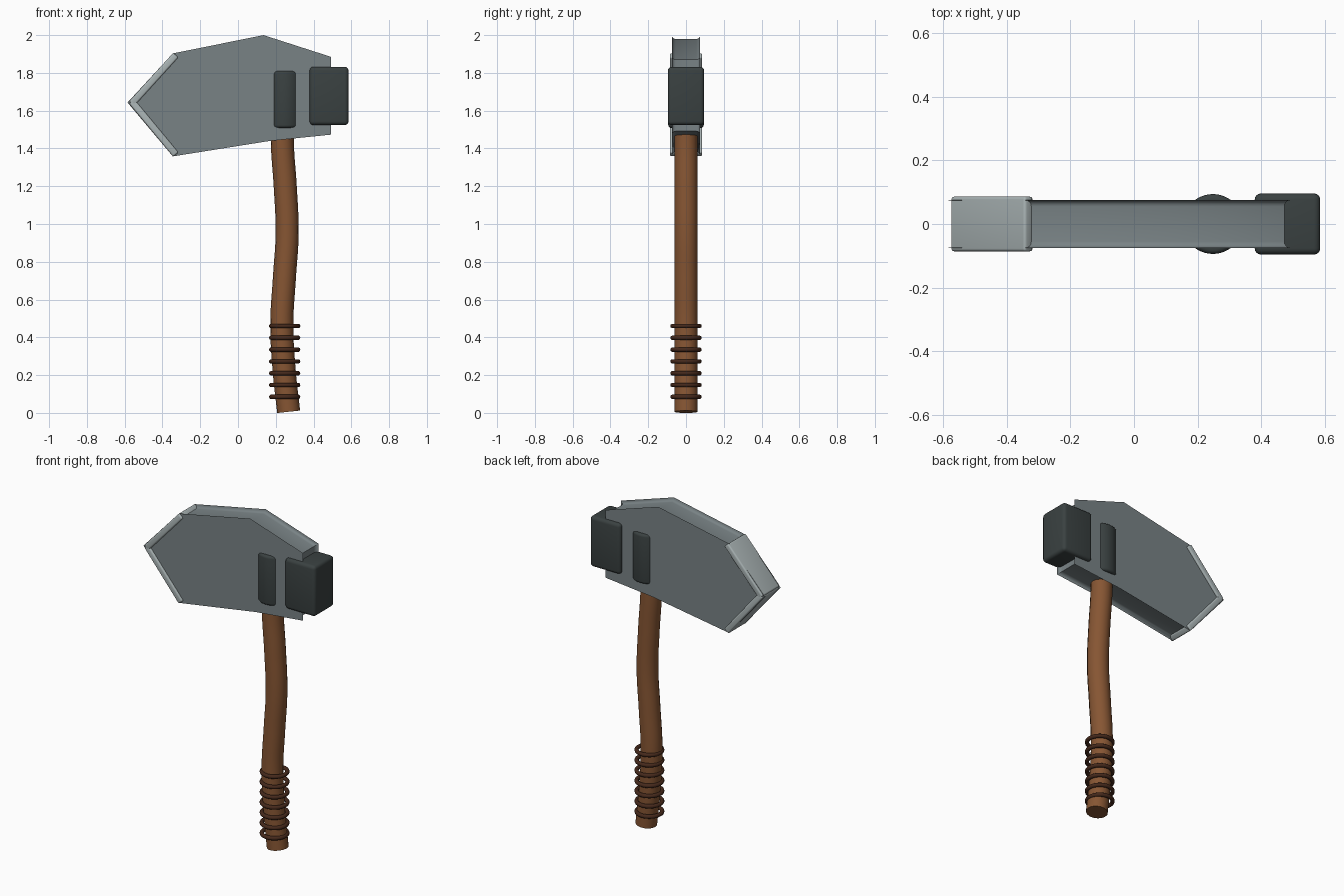
import bpy, bmesh, math
from mathutils import Vector, Matrix

cube = bpy.data.objects.get("Cube")
if cube:
    bpy.data.objects.remove(cube, do_unlink=True)


def material(name, rgb):
    m = bpy.data.materials.new(name)
    m.use_nodes = True
    m.diffuse_color = (*rgb, 1)
    m.node_tree.nodes["Principled BSDF"].inputs["Base Color"].default_value = (*rgb, 1)
    return m


STEEL = material("grey steel", (0.19, 0.225, 0.235))
EDGE = material("pale steel", (0.40, 0.455, 0.46))
IRON = material("dark iron", (0.042, 0.053, 0.053))
WOOD = material("brown wood", (0.24, 0.092, 0.033))
CORD = material("dark cord", (0.06, 0.022, 0.011))


def smooth(ob, angle=35):
    bpy.ops.object.select_all(action="DESELECT")
    ob.select_set(True)
    bpy.context.view_layer.objects.active = ob
    bpy.ops.object.shade_smooth_by_angle(angle=math.radians(angle))


def finish(bm, name, mat, bevel=0, smooth_angle=35):
    bmesh.ops.recalc_face_normals(bm, faces=bm.faces)
    if bevel:
        sharp = [e for e in bm.edges if e.calc_face_angle(0) > 0.8]
        bmesh.ops.bevel(bm, geom=sharp, offset=bevel, segments=4,
                        profile=0.5, affect="EDGES", clamp_overlap=True)
    mesh = bpy.data.meshes.new(name)
    bm.to_mesh(mesh)
    bm.free()
    mesh.materials.append(mat)
    ob = bpy.data.objects.new(name, mesh)
    bpy.context.collection.objects.link(ob)
    smooth(ob, smooth_angle)
    return ob


def block(name, mat, centre, size, bevel, turn=0):
    bm = bmesh.new()
    place = (Matrix.Translation(centre) @ Matrix.Rotation(turn, 4, "Y")
             @ Matrix.Diagonal((*size, 1)))
    bmesh.ops.create_cube(bm, size=1, matrix=place)
    return finish(bm, name, mat, bevel)


def inset(points, d):
    """Move a convex clockwise outline inwards by d."""
    out = []
    for i, p in enumerate(points):
        a = (p - points[i - 1]).normalized()
        b = (points[(i + 1) % len(points)] - p).normalized()
        na, nb = Vector((a.y, -a.x)), Vector((b.y, -b.x))
        out.append(p + (na + nb) * d / (1 + na.dot(nb)))
    return out


# Head: flat cheeks joined by a wall that is set in with a hollow curve
outline = [Vector(p) for p in ((-0.585, 1.643), (-0.345, 1.903), (0.135, 2.0),
                               (0.492, 1.885), (0.492, 1.473), (0.17, 1.44),
                               (-0.345, 1.358))]
half, hollow = 0.075, 0.02
steps = [(half - hollow * (1 - math.cos(t)), hollow * math.sin(t))
         for t in (k * math.pi / 8 for k in range(5))]
sections = [(-y, d) for y, d in steps] + [(y, d) for y, d in reversed(steps)]
bm = bmesh.new()
rings = [[bm.verts.new((p.x, y, p.y)) for p in inset(outline, d)] for y, d in sections]
for r, s in zip(rings, rings[1:]):
    for i in range(len(r)):
        bm.faces.new((r[i - 1], r[i], s[i], s[i - 1]))
bm.faces.new(rings[0])
bm.faces.new(rings[-1])
finish(bm, "hammer_head", STEEL)

# Pale cutting edges along both slopes of the point
for name, start, end, side in (
        ("upper_edge", (-0.577, 1.648), (-0.343, 1.906), 1),
        ("lower_edge", (-0.577, 1.638), (-0.343, 1.356), -1)):
    a, b = Vector(start), Vector(end)
    along = (b - a).normalized()
    inward = Vector((along.y, -along.x)) * side
    mid = (a + b) / 2 + inward * 0.018
    block(name, EDGE, (mid.x, 0, mid.y), ((b - a).length, 0.172, 0.036), 0.009,
          -math.atan2(along.y, along.x))

# Striking cap at the blunt end
block("striking_cap", IRON, (0.482, 0, 1.678), (0.206, 0.192, 0.308), 0.02)

# Round socket that bulges through both cheeks
bm = bmesh.new()
bmesh.ops.create_cone(bm, cap_ends=True, segments=48, radius1=0.094, radius2=0.094,
                      depth=0.302, matrix=Matrix.Translation((0.248, 0, 1.66)))
finish(bm, "handle_socket", IRON, 0.015)

# Wavy wooden handle
curve = bpy.data.curves.new("handle", "CURVE")
curve.dimensions = "3D"
curve.bevel_depth = 0.061
curve.bevel_resolution = 6
curve.resolution_u = 8
curve.use_fill_caps = True
path = [(0.268, 0.006), (0.244, 0.23), (0.232, 0.47), (0.246, 0.72),
        (0.26, 0.95), (0.25, 1.2), (0.235, 1.42), (0.235, 1.6)]
spline = curve.splines.new("BEZIER")
spline.bezier_points.add(len(path) - 1)
for bp, (x, z) in zip(spline.bezier_points, path):
    bp.co = (x, 0, z)
    bp.handle_left_type = bp.handle_right_type = "AUTO"
curve.materials.append(WOOD)
handle = bpy.data.objects.new("handle", curve)
bpy.context.collection.objects.link(handle)
bpy.ops.object.select_all(action="DESELECT")
handle.select_set(True)
bpy.context.view_layer.objects.active = handle
bpy.ops.object.convert(target="MESH")
smooth(bpy.context.view_layer.objects.active)

# Cord rings round the grip
for i in range(7):
    bpy.ops.mesh.primitive_torus_add(location=(0.247, 0, 0.085 + i * 0.0625),
                                     major_radius=0.071, minor_radius=0.012,
                                     major_segments=40, minor_segments=10)
    ring = bpy.context.object
    ring.name = f"grip_ring_{i + 1}"
    ring.data.materials.append(CORD)
    smooth(ring, 60)
